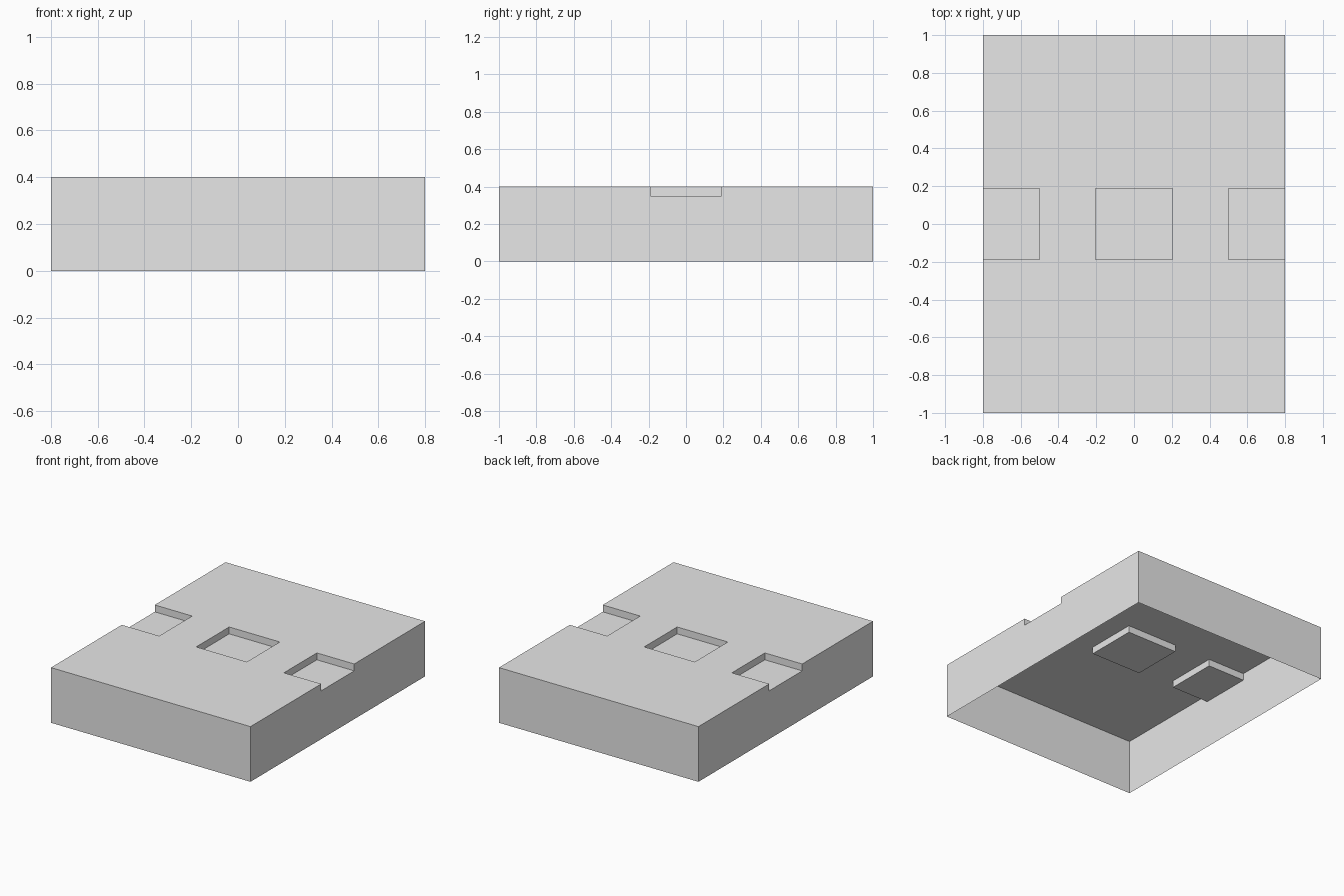
import bpy
import bmesh
from mathutils import Matrix, Vector

default = bpy.data.objects.get("Cube")
if default:
    bpy.data.objects.remove(default, do_unlink=True)

WIDTH, LENGTH, HEIGHT = 1.6, 2.0, 0.4
RECESS_DEPTH, RECESS_LENGTH = 0.05, 0.378

grey = bpy.data.materials.new("plain grey")
grey.use_nodes = True
colour = (0.8, 0.8, 0.8, 1)
grey.diffuse_color = colour
grey.node_tree.nodes["Principled BSDF"].inputs["Base Color"].default_value = colour


def add_boxes(name, boxes):
    """One object from a list of (centre, size) boxes."""
    bm = bmesh.new()
    for centre, size in boxes:
        placed = Matrix.Translation(centre) @ Matrix.Diagonal(Vector(size).to_4d())
        bmesh.ops.create_cube(bm, size=1, matrix=placed)
    mesh = bpy.data.meshes.new(name)
    bm.to_mesh(mesh)
    bm.free()
    mesh.materials.append(grey)
    obj = bpy.data.objects.new(name, mesh)
    bpy.context.collection.objects.link(obj)
    return obj


# Slab body
slab = add_boxes("slab_shell", [((0, 0, HEIGHT / 2), (WIDTH, LENGTH, HEIGHT))])

# Middle pocket and the two side notches, cut down from the top
cutter = add_boxes("recess_cutter", [
    ((x, 0, HEIGHT), (width, RECESS_LENGTH, 2 * RECESS_DEPTH))
    for x, width in ((-0.8, 0.6), (0, 0.406), (0.8, 0.6))
])
cutter.hide_render = True
cut = slab.modifiers.new("recesses", "BOOLEAN")
cut.operation = "DIFFERENCE"
cut.solver = "EXACT"
cut.object = cutter

# Apply the cut, then open the underside to leave a thin shell
graph = bpy.context.evaluated_depsgraph_get()
bm = bmesh.new()
bm.from_mesh(slab.evaluated_get(graph).to_mesh())
bm.normal_update()
underside = [f for f in bm.faces if f.normal.z < -0.9]
bmesh.ops.delete(bm, geom=underside, context="FACES_ONLY")
slab.modifiers.clear()
bm.to_mesh(slab.data)
bm.free()
bpy.data.objects.remove(cutter, do_unlink=True)
